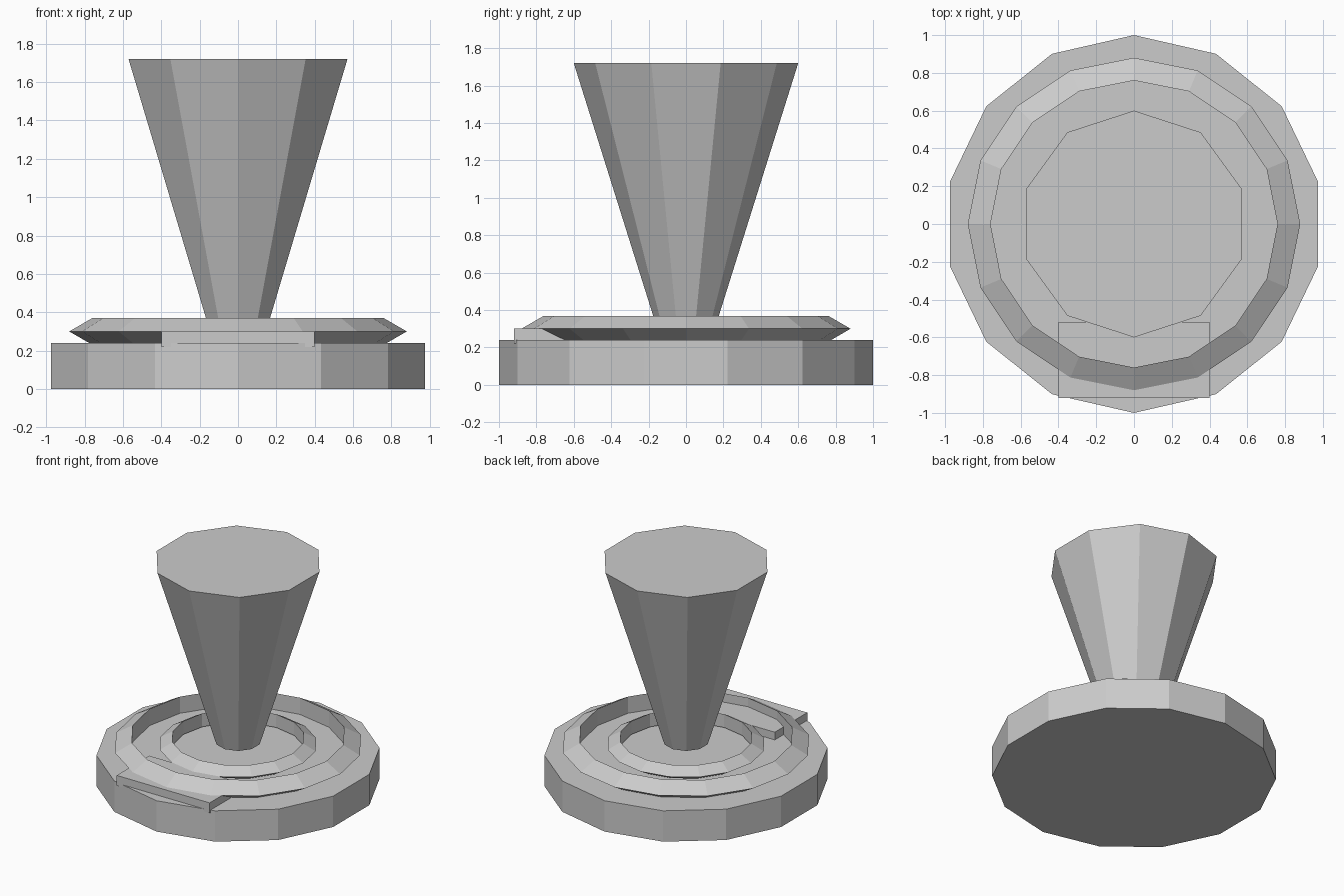
import bpy

if "Cube" in bpy.data.objects:
    bpy.data.objects.remove(bpy.data.objects["Cube"])


def frustum(name, sides, r_bottom, r_top, z0, z1):
    bpy.ops.mesh.primitive_cone_add(vertices=sides, radius1=r_bottom, radius2=r_top,
                                    depth=z1 - z0, location=(0, 0, (z0 + z1) / 2))
    bpy.context.object.name = name


def ring(name, radius, thickness, z):
    # triangular cross-section: sharp outer rim, upright inner wall
    bpy.ops.mesh.primitive_torus_add(major_segments=16, minor_segments=3,
                                     major_radius=radius, minor_radius=thickness,
                                     location=(0, 0, z))
    bpy.context.object.name = name
    bpy.ops.object.shade_flat()


# 14-sided base slab
frustum("base", 14, 1.0, 1.0, 0.0, 0.24)

# two concentric rings on the base
ring("outer_ring", 0.80, 0.08, 0.30)
ring("inner_ring", 0.50, 0.06, 0.30)

# flaring 10-sided column
frustum("flared_column", 10, 0.16, 0.60, 0.32, 1.72)

# flat plate at the front edge
bpy.ops.mesh.primitive_cube_add(size=1, location=(0, -0.72, 0.26))
plate = bpy.context.object
plate.name = "front_plate"
plate.scale = (0.8, 0.4, 0.08)
bpy.ops.object.transform_apply(location=False, rotation=False, scale=True)
